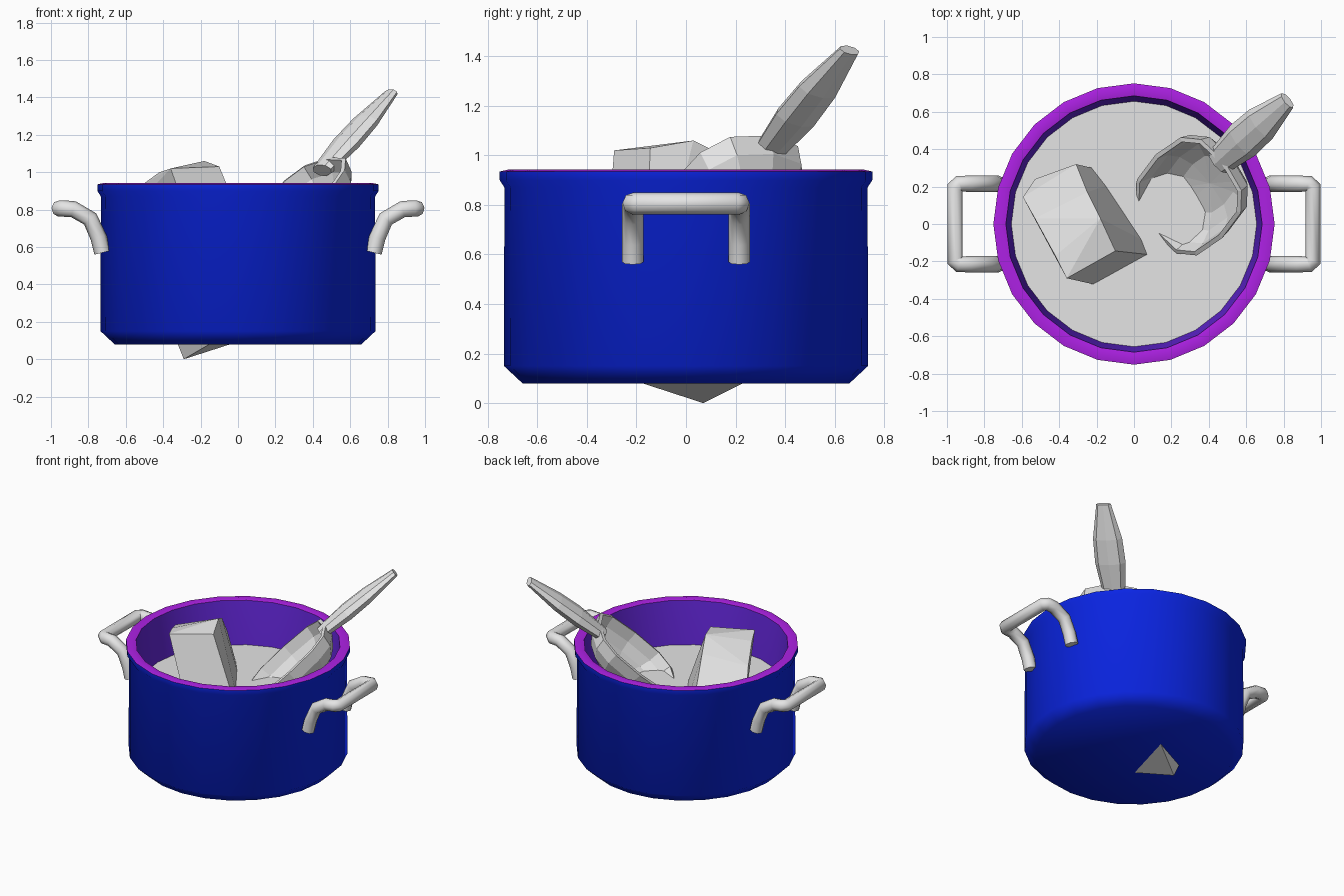
import bpy, bmesh, math
from mathutils import Vector, Matrix

old = bpy.data.objects.get("Cube")
if old:
    bpy.data.objects.remove(old, do_unlink=True)


def material(name, rgb):
    m = bpy.data.materials.new(name)
    m.use_nodes = True
    m.diffuse_color = (*rgb, 1)
    m.node_tree.nodes["Principled BSDF"].inputs["Base Color"].default_value = (*rgb, 1)
    return m


blue = material("blue enamel", (0.003, 0.018, 0.78))
purple = material("purple rim", (0.42, 0.015, 0.78))
violet = material("violet lining", (0.13, 0.02, 0.72))
grey = material("light grey", (0.78, 0.78, 0.78))


def finish(name, bm, mats, smooth=None):
    bmesh.ops.recalc_face_normals(bm, faces=bm.faces[:])
    mesh = bpy.data.meshes.new(name)
    bm.to_mesh(mesh)
    bm.free()
    obj = bpy.data.objects.new(name, mesh)
    bpy.context.collection.objects.link(obj)
    for m in mats:
        mesh.materials.append(m)
    if smooth:
        smooth_object(obj, smooth)
    return obj


def smooth_object(obj, degrees):
    bpy.ops.object.select_all(action='DESELECT')
    obj.select_set(True)
    bpy.context.view_layer.objects.active = obj
    bpy.ops.object.shade_smooth_by_angle(angle=math.radians(degrees))


# Pot: turned profile, from the underside up the wall, over the rim and inside
profile = [(0, .08), (.66, .08), (.735, .15), (.733, .87), (.752, .9), (.752, .935),
           (.72, .942), (.685, .935), (.656, .62), (.64, .13), (0, .13)]
bm = bmesh.new()
ring = [bm.verts.new((r, 0, z)) for r, z in profile]
for a, b in zip(ring, ring[1:]):
    bm.edges.new((a, b))
bmesh.ops.spin(bm, geom=bm.verts[:] + bm.edges[:], cent=(0, 0, 0), axis=(0, 0, 1),
               angle=math.tau, steps=24)
bmesh.ops.remove_doubles(bm, verts=bm.verts[:], dist=0.0005)
for f in bm.faces:
    c = f.calc_center_median()
    radius = math.hypot(c.x, c.y)
    if c.z > .93:
        f.material_index = 1
    elif c.z > .1 and radius < .68:
        f.material_index = 2
finish("pot", bm, [blue, purple, violet], 50)

# Contents: flat disc inside the pot
bm = bmesh.new()
bmesh.ops.create_circle(bm, cap_ends=True, segments=24, radius=.657,
                        matrix=Matrix.Translation((0, 0, .62)))
finish("contents", bm, [grey])

# Side handles: bent tubes mirrored left and right
leg = [(.725, .215, .57), (.745, .215, .65), (.79, .215, .75), (.88, .215, .802),
       (.935, .215, .806), (.957, .195, .806)]
for side, label in ((1, "left"), (-1, "right")):
    path = leg + [(x, -y, z) for x, y, z in reversed(leg)]
    curve = bpy.data.curves.new(label + "_handle", 'CURVE')
    curve.dimensions = '3D'
    curve.bevel_depth = .044
    curve.bevel_resolution = 2
    curve.use_fill_caps = True
    spline = curve.splines.new('POLY')
    spline.points.add(len(path) - 1)
    for p, (x, y, z) in zip(spline.points, path):
        p.co = (side * x, y, z, 1)
    curve.materials.append(grey)
    obj = bpy.data.objects.new(label + "_handle", curve)
    bpy.context.collection.objects.link(obj)
    bpy.ops.object.select_all(action='DESELECT')
    obj.select_set(True)
    bpy.context.view_layer.objects.active = obj
    bpy.ops.object.convert(target='MESH')
    smooth_object(bpy.context.object, 50)

# Block: tilted box with a worn top, one corner poking through the base
tip = Vector((-.29, .07, 0))
across, along = Vector((.28, .18, .09)), Vector((.24, -.43, .14))
points = [tip, tip + across, tip + along, tip + across + along,
          (-.10, -.144, 1.03), (-.36, -.29, 1.02), (-.18, .03, 1.06), (-.42, -.17, 1.0),
          (-.25, .17, .99), (-.53, .03, .92), (-.31, .32, .82), (-.594, .144, .77),
          (-.53, .24, .68)]
bm = bmesh.new()
for p in points:
    bm.verts.new(p)
hull = bmesh.ops.convex_hull(bm, input=bm.verts[:])
loose = [v for v in bm.verts if not v.link_faces]
bmesh.ops.delete(bm, geom=loose, context='VERTS')
bmesh.ops.dissolve_limit(bm, angle_limit=math.radians(4), verts=bm.verts[:], edges=bm.edges[:])
finish("block", bm, [grey])

# Ladle bowl: squared half sphere, tilted along the ladle's axis
axis = Vector((-.53, -.51, -.67)).normalized()
normal = axis.cross(Vector((.33, -.43, .05))).normalized()
lateral = axis.cross(normal)
frame = Matrix((lateral, axis, normal)).transposed()
centre = Vector((.435, .285, 1.02)) + axis * .27


def squared(v):
    return math.copysign(abs(v) ** .7, v)


bm = bmesh.new()
bmesh.ops.create_uvsphere(bm, u_segments=12, v_segments=8, radius=1)
bmesh.ops.delete(bm, geom=[v for v in bm.verts if v.co.z > .01], context='VERTS')
for v in bm.verts:
    local = Vector((squared(v.co.x) * .275, squared(v.co.y) * .35, v.co.z * .21))
    v.co = centre + frame @ local
bowl = finish("ladle_bowl", bm, [grey])
shell = bowl.modifiers.new("thickness", 'SOLIDIFY')
shell.thickness = .025
shell.offset = 0

# Ladle handle: flattened eight-sided grip that swells and tapers
start, end = Vector((.45, .33, 1.01)), Vector((.82, .66, 1.425))
stations = [(0, .075, .04), (.35, .105, .055), (.62, .1, .05), (1, .05, .025)]
bm = bmesh.new()
rings = []
for t, wide, thick in stations:
    rings.append([bm.verts.new(start.lerp(end, t)
                               + lateral * wide * math.cos(math.tau * i / 8)
                               + normal * thick * math.sin(math.tau * i / 8))
                  for i in range(8)])
for low, high in zip(rings, rings[1:]):
    for i in range(8):
        j = (i + 1) % 8
        bm.faces.new((low[i], low[j], high[j], high[i]))
bm.faces.new(rings[0])
bm.faces.new(rings[-1])
finish("ladle_handle", bm, [grey])
